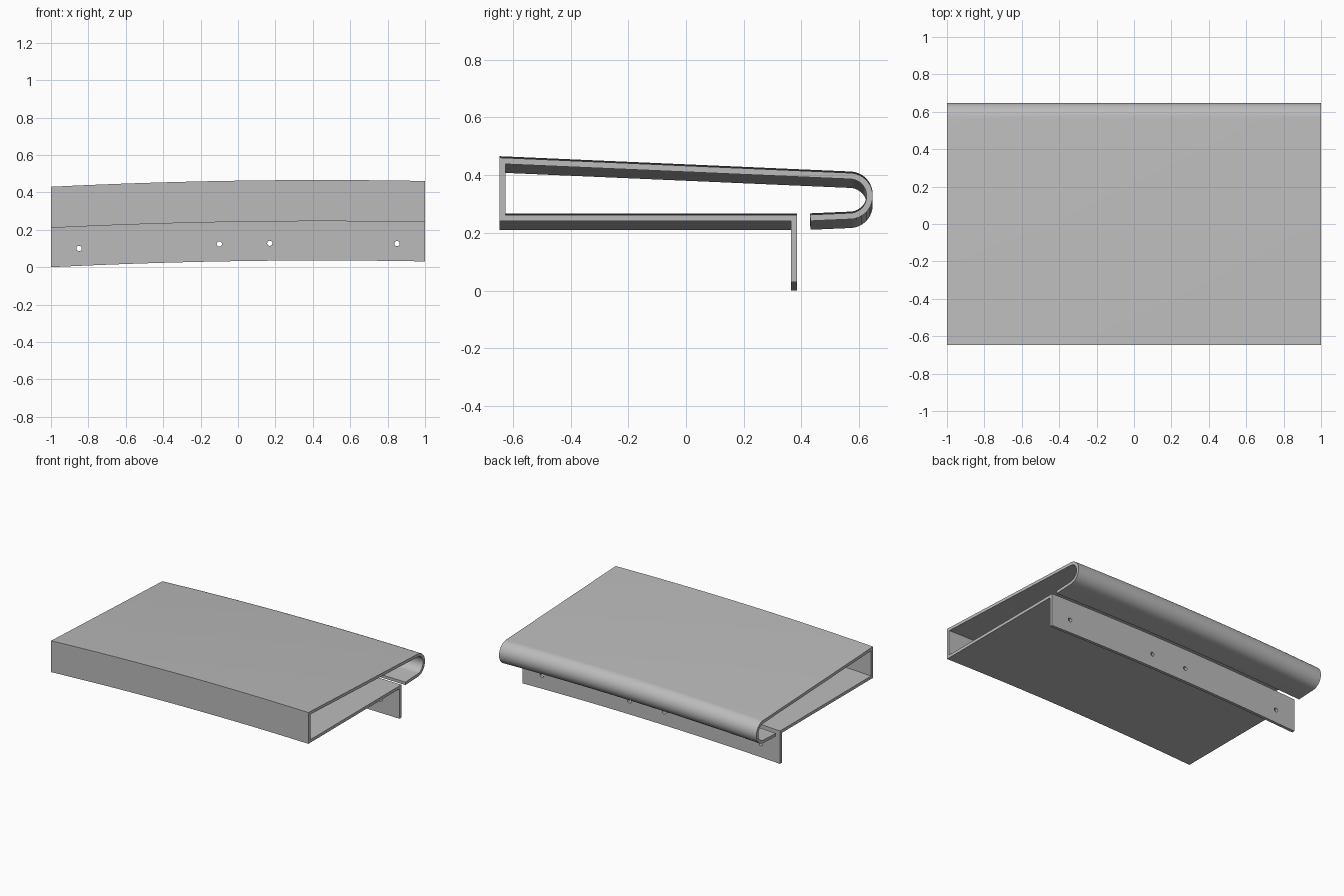
import bpy, bmesh, math
from mathutils import Vector

if "Cube" in bpy.data.objects:
    bpy.data.objects.remove(bpy.data.objects["Cube"])

THICK = 0.021
SEGMENTS = 24


def bow(x):
    """Height of the gently bowed length at x."""
    return 0.036 - 0.0171 * (x - 0.45) ** 2


def offset(path, dist):
    """Shift an open path to its left by dist, with mitred corners."""
    result = []
    for i, p in enumerate(path):
        dirs = []
        if i > 0:
            dirs.append((p - path[i - 1]).normalized())
        if i < len(path) - 1:
            dirs.append((path[i + 1] - p).normalized())
        normals = [Vector((-d.y, d.x)) for d in dirs]
        n = sum(normals, Vector((0, 0))).normalized()
        result.append(p + n * dist / n.dot(normals[0]))
    return result


# Grey metal
metal = bpy.data.materials.new("grey metal")
metal.use_nodes = True
colour = (0.5, 0.5, 0.5, 1)
metal.diffuse_color = colour
metal.node_tree.nodes["Principled BSDF"].inputs["Base Color"].default_value = colour

# Cross-section: lip, rolled nose, sloping top, front wall, base, mounting flange
centre, radius = Vector((0.567, 0.297)), 0.08
outer = [Vector((0.431, 0.211))]
for i in range(25):
    a = math.radians(-87.5 + 175 * i / 24)
    outer.append(centre + radius * Vector((math.cos(a), math.sin(a))))
outer += [Vector(p) for p in ((-0.647, 0.43), (-0.647, 0.21), (0.364, 0.21), (0.364, 0))]
inner = offset(outer, THICK)
outline = outer + inner[::-1]

# Sheet: the cross-section swept along the bowed length
bm = bmesh.new()
rings = []
for s in range(SEGMENTS + 1):
    x = -1 + 2 * s / SEGMENTS
    rings.append([bm.verts.new((x, p.x, p.y + bow(x))) for p in outline])
count = len(outline)
for a, b in zip(rings, rings[1:]):
    for i in range(count):
        j = (i + 1) % count
        bm.faces.new((a[i], a[j], b[j], b[i]))
for ring in (rings[0], rings[-1]):
    for i in range(len(outer) - 1):
        bm.faces.new((ring[i], ring[i + 1], ring[count - 2 - i], ring[count - 1 - i]))
bmesh.ops.recalc_face_normals(bm, faces=bm.faces[:])
mesh = bpy.data.meshes.new("folded_sheet")
bm.to_mesh(mesh)
bm.free()
sheet = bpy.data.objects.new("folded_sheet", mesh)
bpy.context.collection.objects.link(sheet)
mesh.materials.append(metal)

# Screw holes through the flange
bm = bmesh.new()
for x in (-0.85, -0.1, 0.17, 0.85):
    made = bmesh.ops.create_cone(bm, cap_ends=True, segments=20,
                                 radius1=0.014, radius2=0.014, depth=0.1)
    for v in made["verts"]:
        v.co = Vector((v.co.x + x, v.co.z + 0.375, -v.co.y + 0.093 + bow(x)))
bmesh.ops.recalc_face_normals(bm, faces=bm.faces[:])
cutter_mesh = bpy.data.meshes.new("hole_cutter")
bm.to_mesh(cutter_mesh)
bm.free()
cutter_mesh.materials.append(metal)
cutter = bpy.data.objects.new("hole_cutter", cutter_mesh)
bpy.context.collection.objects.link(cutter)
cutter.hide_render = True

cut = sheet.modifiers.new("screw holes", 'BOOLEAN')
cut.operation = 'DIFFERENCE'
cut.solver = 'EXACT'
cut.object = cutter
bpy.ops.object.select_all(action='DESELECT')
bpy.context.view_layer.objects.active = sheet
sheet.select_set(True)
bpy.ops.object.modifier_apply(modifier=cut.name)
bpy.data.objects.remove(cutter)

# Smooth nose, crisp folds
bpy.ops.object.shade_smooth_by_angle(angle=math.radians(30))
